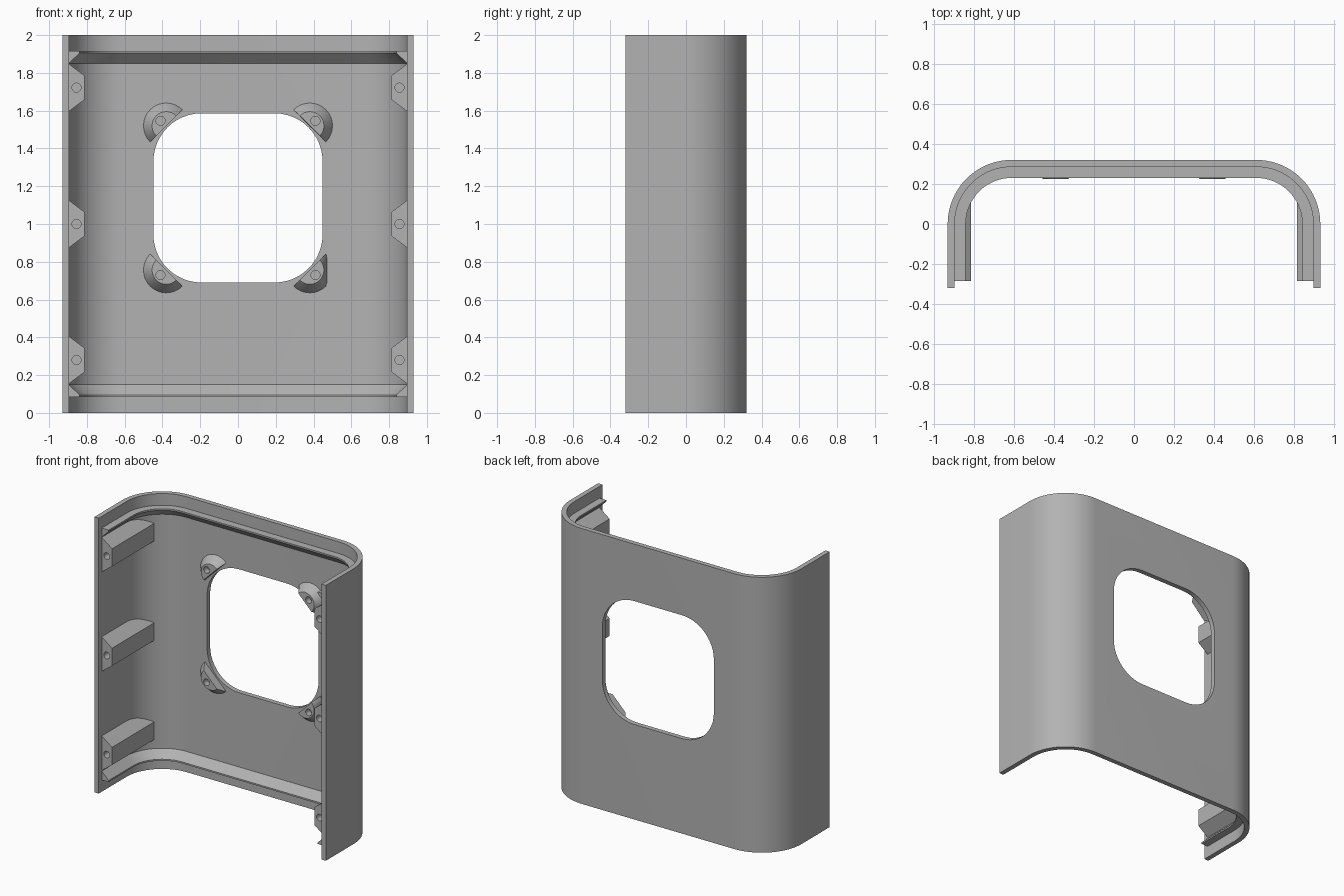
import bpy, bmesh
from math import sin, cos, pi, sqrt, radians
from mathutils import Matrix

if "Cube" in bpy.data.objects:
    bpy.data.objects.remove(bpy.data.objects["Cube"])

grey = bpy.data.materials.new("plain grey")
grey.use_nodes = True
grey.diffuse_color = (0.45, 0.45, 0.45, 1)
grey.node_tree.nodes["Principled BSDF"].inputs["Base Color"].default_value = (0.45, 0.45, 0.45, 1)

HALF_W, BACK, RADIUS, WALL = 0.93, 0.32, 0.32, 0.035
CORNER_X = HALF_W - RADIUS
WIN_Z = 1.138


def loft(name, loops, closed=True):
    """Skin a list of equal closed loops and cap both ends."""
    bm = bmesh.new()
    rings = [[bm.verts.new(p) for p in loop] for loop in loops]
    n = len(rings[0])
    for a, b in zip(rings, rings[1:]):
        for i in range(n):
            j = (i + 1) % n
            bm.faces.new((a[i], a[j], b[j], b[i]))
    bm.faces.new(rings[0])
    bm.faces.new(rings[-1])
    bmesh.ops.recalc_face_normals(bm, faces=bm.faces)
    mesh = bpy.data.meshes.new(name)
    bm.to_mesh(mesh)
    bm.free()
    mesh.materials.append(grey)
    ob = bpy.data.objects.new(name, mesh)
    bpy.context.collection.objects.link(ob)
    return ob


def activate(ob):
    bpy.ops.object.select_all(action='DESELECT')
    ob.select_set(True)
    bpy.context.view_layer.objects.active = ob


def cut(ob, cutter):
    cutter.hide_render = True
    activate(ob)
    mod = ob.modifiers.new("cut", 'BOOLEAN')
    mod.operation, mod.solver, mod.object = 'DIFFERENCE', 'EXACT', cutter
    bpy.ops.object.modifier_apply(modifier=mod.name)
    bpy.data.objects.remove(cutter)


def smooth(ob):
    activate(ob)
    bpy.ops.object.shade_smooth_by_angle(angle=radians(25))


def u_path(depth, y_end, steps=20):
    """Plan of the U-shaped wall, moved inward by depth."""
    r = RADIUS - depth
    right = [(CORNER_X + r * cos(a), r * sin(a))
             for a in (pi / 2 * i / steps for i in range(steps + 1))]
    half = [(CORNER_X + r, y_end)] + right
    return half + [(-x, y) for x, y in reversed(half)]


def sweep(name, profile, y_end):
    """Sweep a (depth, z) profile along the U."""
    sides = [[(x, y, z) for x, y in u_path(d, y_end)] for d, z in profile]
    return loft(name, list(zip(*sides)))


def screw_hole(x, z, y_front, y_back, r=0.024):
    return loft("hole_cutter", [[(x + r * cos(t), y, z + r * sin(t))
                for t in (2 * pi * i / 20 for i in range(20))]
                for y in (y_front, y_back)])


# Bent shell with a rounded window
shell = sweep("shell", [(0, 0), (WALL, 0), (WALL, 2), (0, 2)], -BACK)
win, win_r = 0.448, 0.255
outline = []
for quarter, (sx, sz) in enumerate([(1, 1), (-1, 1), (-1, -1), (1, -1)]):
    for i in range(13):
        a = pi / 2 * (quarter + i / 12)
        outline.append((sx * (win - win_r) + win_r * cos(a),
                        WIN_Z + sz * (win - win_r) + win_r * sin(a)))
cut(shell, loft("window_cutter", [[(x, y, z) for x, z in outline] for y in (0.2, 0.4)]))
smooth(shell)

# Inner ribs near the top and bottom edges
LIP = 0.09
for name, z0, s in (("bottom_rib", 0, 1), ("top_rib", 2, -1)):
    rib = [(WALL - 0.005, 0.085), (LIP, 0.085), (LIP, 0.096), (WALL - 0.005, 0.155)]
    smooth(sweep(name, [(d, z0 + s * z) for d, z in rib], WALL - BACK))

# Tapered screw bosses along both side walls
inner_r = RADIUS - WALL + 0.006
for side, s in (("left", 1), ("right", -1)):
    for level, zc in (("lower", 0.28), ("middle", 1.0), ("upper", 1.722)):
        loops = []
        for i in range(9):
            t = i / 8
            x = CORNER_X + inner_r - t * (inner_r - 0.203)
            h = 0.13 - 0.066 * t
            y_end = sqrt(max(0, inner_r ** 2 - (x - CORNER_X) ** 2))
            loops.append([(s * x, y, zc + z) for y, z in
                          ((WALL - BACK, -h), (y_end, -h), (y_end, h), (WALL - BACK, h))])
        boss = loft(f"{side}_{level}_boss", loops)
        cut(boss, screw_hole(s * 0.855, zc, -0.4, -0.15))
        smooth(boss)

# Half-round mounts at the window corners
for vert, sz in (("upper", 1), ("lower", -1)):
    for side, sx in (("left", 1), ("right", -1)):
        limit = 0.47 if (sx, sz) == (1, -1) else 1
        loops = []
        for r, y in ((0.122, 0.288), (0.118, 0.28), (0.075, 0.225)):
            loop = []
            for i in range(17):
                a = pi * (i / 16 - 0.5)
                u, v = r * cos(a) / sqrt(2), r * sin(a) / sqrt(2)
                loop.append((min(limit, sx * (0.38 + u - v)), y, WIN_Z + sz * (0.382 + u + v)))
            loops.append(loop)
        mount = loft(f"{side}_{vert}_mount", loops)
        cut(mount, screw_hole(sx * 0.41, WIN_Z + sz * 0.408, 0.2, 0.27))
        smooth(mount)
